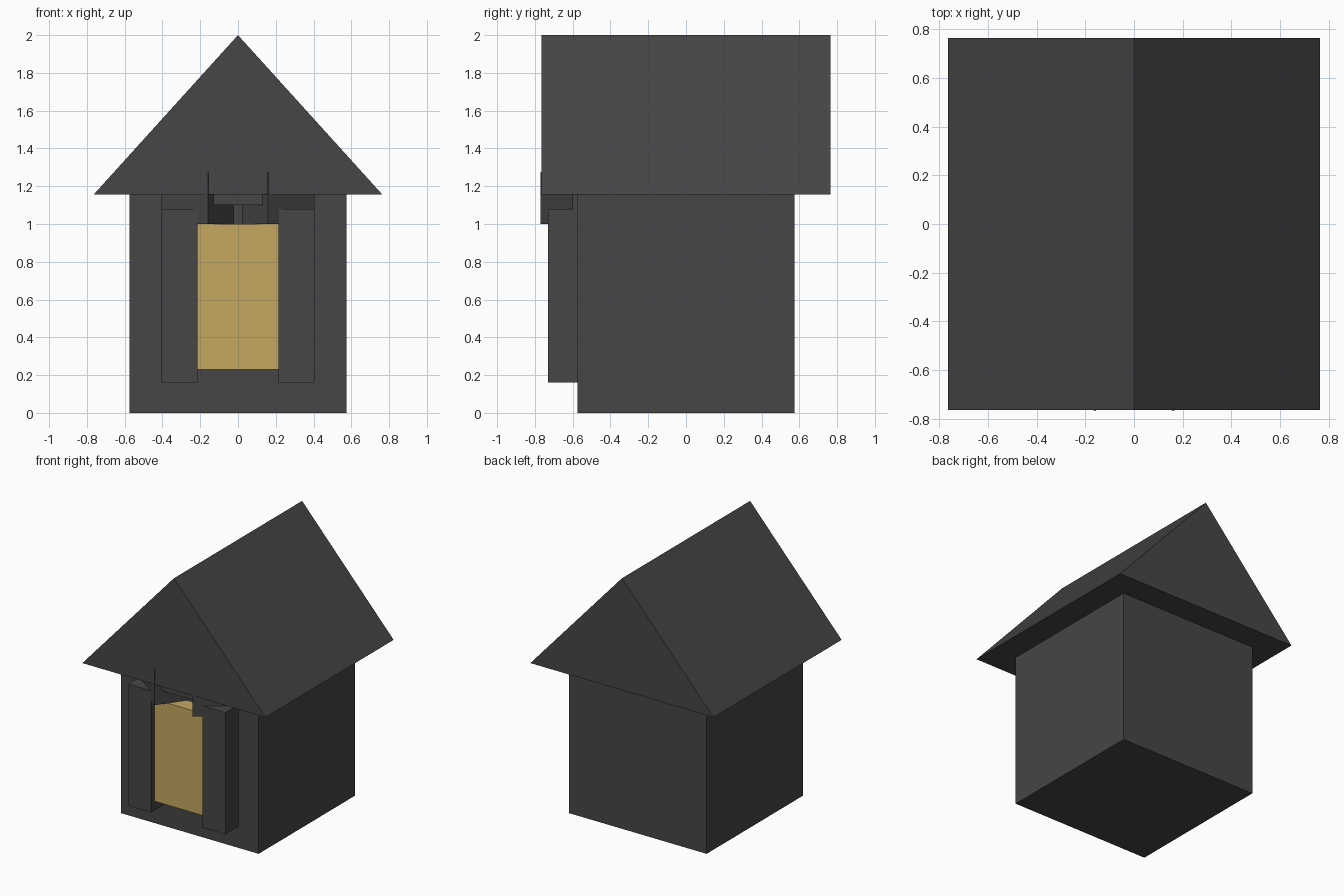
import bpy, bmesh, math
from mathutils import Matrix

if "Cube" in bpy.data.objects:
    bpy.data.objects.remove(bpy.data.objects["Cube"])

def material(name, rgb):
    m = bpy.data.materials.new(name)
    m.diffuse_color = (*rgb, 1)
    m.use_nodes = True
    m.node_tree.nodes["Principled BSDF"].inputs["Base Color"].default_value = m.diffuse_color
    return m

DARK = material("charcoal", (0.061, 0.061, 0.061))
GOLD = material("warm yellow", (0.56, 0.39, 0.117))

def extrude(name, points, vec, mat):
    """Closed flat profile extruded along vec."""
    bm = bmesh.new()
    face = bm.faces.new([bm.verts.new(p) for p in points])
    res = bmesh.ops.extrude_face_region(bm, geom=[face])
    bmesh.ops.translate(bm, vec=vec, verts=[g for g in res["geom"] if isinstance(g, bmesh.types.BMVert)])
    bmesh.ops.recalc_face_normals(bm, faces=bm.faces)
    me = bpy.data.meshes.new(name)
    bm.to_mesh(me)
    bm.free()
    me.materials.append(mat)
    ob = bpy.data.objects.new(name, me)
    bpy.context.collection.objects.link(ob)
    return ob

def box(name, x0, x1, y0, y1, z0, z1, mat):
    pts = [(x0, y0, z0), (x1, y0, z0), (x1, y1, z0), (x0, y1, z0)]
    return extrude(name, pts, (0, 0, z1 - z0), mat)

# House body and gabled roof
box("body", -0.575, 0.575, -0.575, 0.575, 0, 1.155, DARK)
extrude("roof", [(-0.765, -0.765, 1.155), (0.765, -0.765, 1.155), (0, -0.765, 2)], (0, 1.53, 0), DARK)

# Door panel and the block above it
box("door", -0.215, 0.215, -0.69, -0.575, 0.23, 1.0, GOLD)
box("lintel", -0.13, 0.13, -0.725, -0.575, 1.1, 1.25, DARK)

for side, s in (("left", -1), ("right", 1)):
    # Door pillars
    xa, xb = sorted((s * 0.215, s * 0.405))
    box(side + "_pillar", xa, xb, -0.73, -0.575, 0.16, 1.08, DARK)
    # Angled corner blocks whose tips just pierce the gable
    pts = [(s * 0.16, -0.77, 1.0), (s * 0.405, -0.6, 1.0), (s * 0.405, -0.57, 1.0), (s * 0.02, -0.57, 1.0)]
    extrude(side + "_corner_block", pts, (0, 0, 0.275), DARK)
